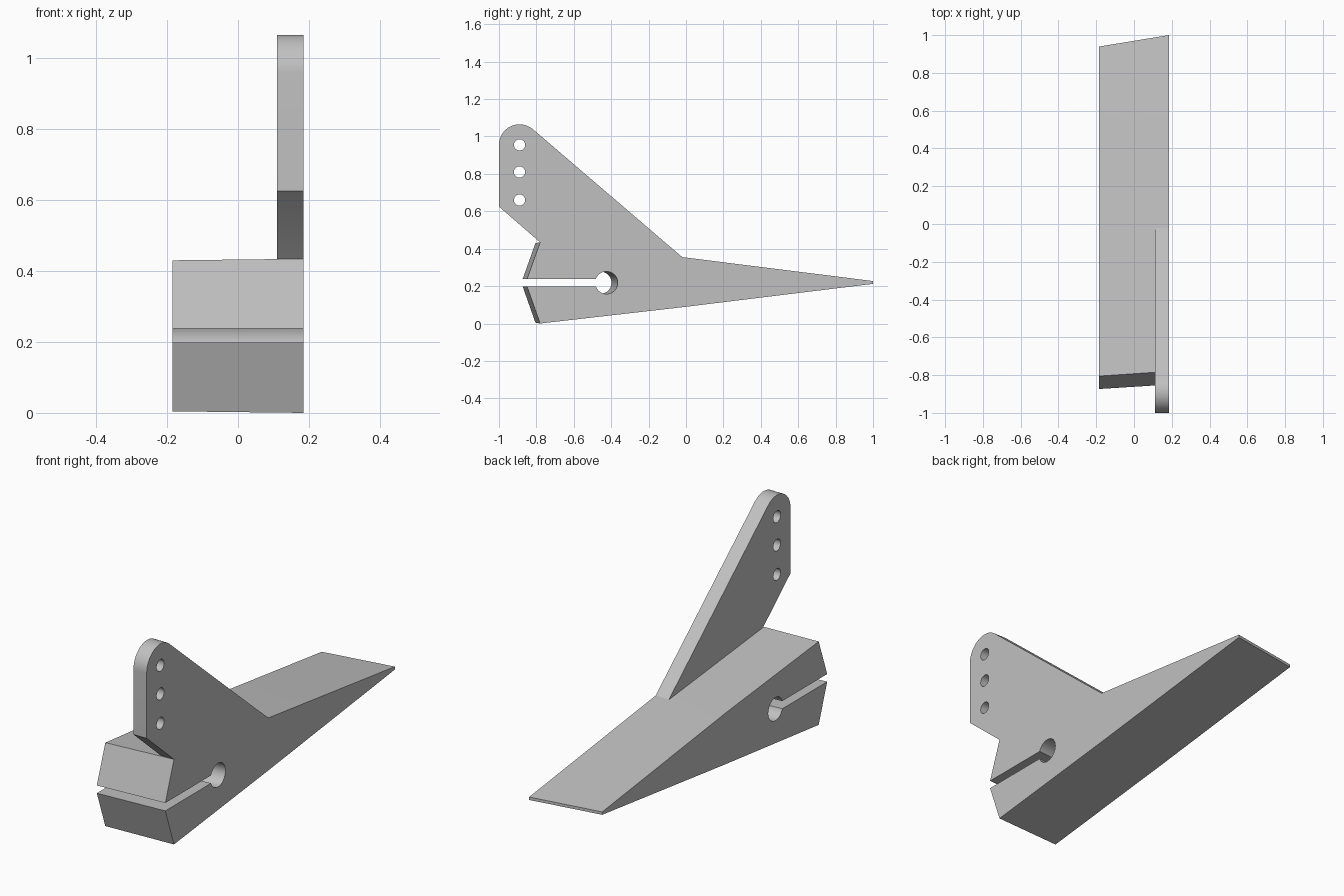
import bpy, bmesh
from math import sin, cos, radians, asin, degrees

cube = bpy.data.objects.get("Cube")
if cube:
    bpy.data.objects.remove(cube, do_unlink=True)

grey = bpy.data.materials.new("plain grey")
grey.use_nodes = True
colour = (0.53, 0.53, 0.53, 1)
grey.diffuse_color = colour
grey.node_tree.nodes["Principled BSDF"].inputs["Base Color"].default_value = colour


def arc(cy, cz, r, start, end, steps):
    angles = [radians(start + (end - start) * i / steps) for i in range(steps + 1)]
    return [(cy + r * cos(a), cz + r * sin(a)) for a in angles]


def loft(name, left, right, x_left, x_right):
    """Solid between two matching y-z outlines."""
    bm = bmesh.new()
    a = [bm.verts.new((x_left, y, z)) for y, z in left]
    b = [bm.verts.new((x_right, y, z)) for y, z in right]
    n = len(a)
    bm.faces.new(a)
    bm.faces.new(b[::-1])
    for i in range(n):
        j = (i + 1) % n
        bm.faces.new((a[i], b[i], b[j], a[j]))
    bmesh.ops.recalc_face_normals(bm, faces=bm.faces)
    mesh = bpy.data.meshes.new(name)
    bm.to_mesh(mesh)
    bm.free()
    mesh.materials.append(grey)
    obj = bpy.data.objects.new(name, mesh)
    bpy.context.collection.objects.link(obj)
    return obj


def select(obj):
    bpy.ops.object.select_all(action='DESELECT')
    obj.select_set(True)
    bpy.context.view_layer.objects.active = obj


HALF = 0.185
MID_Z = 0.218

# Wedge body: outline with a front slot ending in a round hinge hole
slot, radius = 0.02, 0.06
gap = degrees(asin(slot / radius))
outline = [(-0.85, MID_Z - slot), (-0.78, 0.0), (-0.02, 0.087), (1, 0.212),
           (1, 0.227), (-0.02, 0.355), (-0.78, 0.434), (-0.85, MID_Z + slot)]
outline += arc(-0.425, MID_Z, radius, 180 - gap, gap - 180, 40)
# The other end is slightly smaller and set forward
small = [(-0.805 + (y + 0.78) * 0.98, MID_Z + (z - MID_Z) * 0.98) for y, z in outline]
body = loft("wedge_body", small, outline, -HALF, HALF)

# Upright control arm with a rounded top, seated just inside the body
arm_outline = [(-1, 0.625)] + arc(-0.89, 0.955, 0.11, 180, 49.4, 24)
arm_outline += [(-0.02, 0.355), (-0.05, 0.345), (-0.77, 0.42), (-0.78, 0.434)]
arm = loft("control_arm", arm_outline, arm_outline, 0.11, HALF)

# Three linkage holes through the arm
for z in (0.955, 0.81, 0.66):
    ring = arc(-0.89, z, 0.03, 0, 348.75, 31)
    cutter = loft("hole_cutter", ring, ring, 0.05, 0.25)
    cutter.hide_render = True
    cut = arm.modifiers.new("linkage_hole", 'BOOLEAN')
    cut.operation = 'DIFFERENCE'
    cut.solver = 'EXACT'
    cut.object = cutter
    select(arm)
    bpy.ops.object.modifier_apply(modifier=cut.name)
    bpy.data.objects.remove(cutter, do_unlink=True)

for part in (body, arm):
    select(part)
    bpy.ops.object.shade_smooth_by_angle(angle=radians(20))
